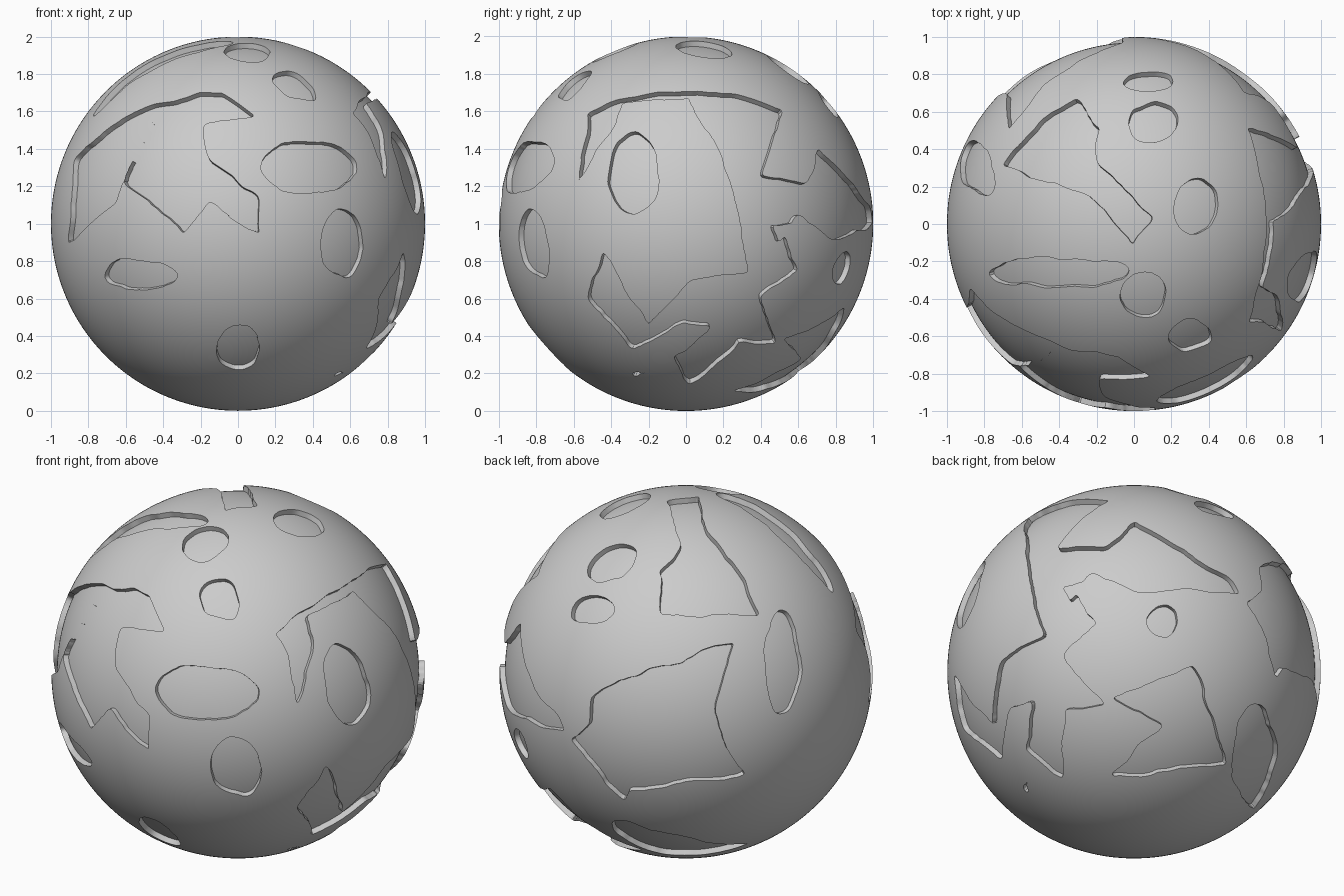
import bpy, bmesh
from math import sin, cos, radians
from mathutils import Vector, noise

if "Cube" in bpy.data.objects:
    bpy.data.objects.remove(bpy.data.objects["Cube"])

LAND, SEA = 1.0, 0.97          # radii of raised plates and sunken basins


def frame(azimuth, elevation):
    """Right, up and outward vectors of one side of the globe."""
    a, e = radians(azimuth), radians(elevation)
    return (Vector((cos(a), sin(a), 0)),
            Vector((-sin(a) * sin(e), cos(a) * sin(e), cos(e))),
            Vector((sin(a) * cos(e), -cos(a) * cos(e), sin(e))))


# Each side: frame, large basins (outlines), round lakes (x, y, half sizes);
# all in hundredths of a unit on the plane facing that side
front = (frame(0, 0),
         [[(-90, -10), (-88, 40), (-60, 72), (-10, 72), (10, 58), (-18, 53), (-15, 33),
           (10, 15), (12, -7), (-15, 12), (-30, -5), (-60, 22), (-45, 58), (-66, 10)]],
         [(-52, -27, 20, 8), (0, -66, 12, 12), (38, 30, 26, 14), (56, -11, 11, 18),
          (-5, 80, 5, 3), (30, 75, 11, 6)])
right = (frame(90, 0),
         [[(-58, 22), (-50, 70), (0, 86), (55, 70), (40, 25), (65, 22), (78, 42), (97, 5),
           (45, 0), (60, -33), (37, -58), (0, -52), (-28, -68), (-52, -40), (-45, -14),
           (-20, -55), (2, -30), (34, -25), (20, 35), (0, 67), (-32, 65)],
          [(-30, -80), (30, -75), (80, -46), (40, -85), (-10, -92)]],
         [(-28, 28, 14, 22)])
top = (frame(0, 90),
       [[(-68, 30), (-40, 63), (-18, 62), (-20, 33), (10, 5), (0, -11), (-24, 16)]],
       [(10, 55, 13, 11), (33, 10, 12, 15), (30, -60, 11, 9), (-40, -26, 38, 8), (5, -38, 12, 11)])
back_left = (frame(215, 25),
             [[(-53, -29), (-50, -11), (25, 17), (15, -20), (20, -40), (32, -55),
               (-30, -64), (-36, -78), (-75, -45)],
              [(-10, 91), (15, 91), (40, 30), (-14, 30)]],
             [(52, 5, 9, 28), (-50, 33, 12, 8)])
back_right = (frame(140, -30),
              [[(-40, 60), (0, 80), (65, 42), (0, 44)],
               [(-57, 75), (-46, 38), (-68, 8), (-66, -35), (-38, -58), (-38, -20),
                (-15, -18), (-38, 8), (-20, 28)],
               [(-12, -14), (33, 4), (50, -50), (-15, -57), (15, -28)]],
              [(15, 28, 8, 9), (65, -45, 12, 28)])
sides = [front, right, top, back_left, back_right]


def inside(x, y, poly):
    hit = False
    for (x1, y1), (x2, y2) in zip(poly, poly[1:] + poly[:1]):
        if (y1 > y) != (y2 > y) and x < x1 + (y - y1) * (x2 - x1) / (y2 - y1):
            hit = not hit
    return hit


def is_land(p):
    # Wobble makes the coasts irregular; the nearest side decides
    p = (p + 0.025 * noise.noise_vector(p * 6)).normalized()
    (r, u, _), basins, lakes = max(sides, key=lambda s: s[0][2].dot(p))
    x, y = 100 * p.dot(r), 100 * p.dot(u)
    return not (any(inside(x, y, b) for b in basins) or
                any(((x - a) / w) ** 2 + ((y - b) / h) ** 2 < 1 for a, b, w, h in lakes))


# Globe at basin level
bm = bmesh.new()
bmesh.ops.create_icosphere(bm, subdivisions=7, radius=1)
land = [f for f in bm.faces if is_land(f.calc_center_median().normalized())]
land_set = set(land)

# Soften the zigzag of the coastline
near = {}
for e in bm.edges:
    if sum(f in land_set for f in e.link_faces) == 1:
        a, b = e.verts
        near.setdefault(a, []).append(b)
        near.setdefault(b, []).append(a)
for step in range(2):
    moved = {v: (v.co + sum((n.co for n in ns), Vector()) / len(ns)) / 2
             for v, ns in near.items()}
    for v, co in moved.items():
        v.co = co
for v in bm.verts:
    v.co = v.co.normalized() * SEA

# Raise the land plates with upright walls
ret = bmesh.ops.extrude_face_region(bm, geom=land)
for v in [g for g in ret["geom"] if isinstance(g, bmesh.types.BMVert)]:
    v.co = v.co.normalized() * LAND
old = [f for f in land if f.is_valid]
if old:
    bmesh.ops.delete(bm, geom=old, context="FACES")
bmesh.ops.recalc_face_normals(bm, faces=bm.faces)
bmesh.ops.translate(bm, verts=bm.verts, vec=(0, 0, 1))

mesh = bpy.data.meshes.new("planet")
bm.to_mesh(mesh)
bm.free()
planet = bpy.data.objects.new("planet", mesh)
bpy.context.collection.objects.link(planet)
bpy.context.view_layer.objects.active = planet
planet.select_set(True)
bpy.ops.object.shade_smooth_by_angle(angle=radians(30))
